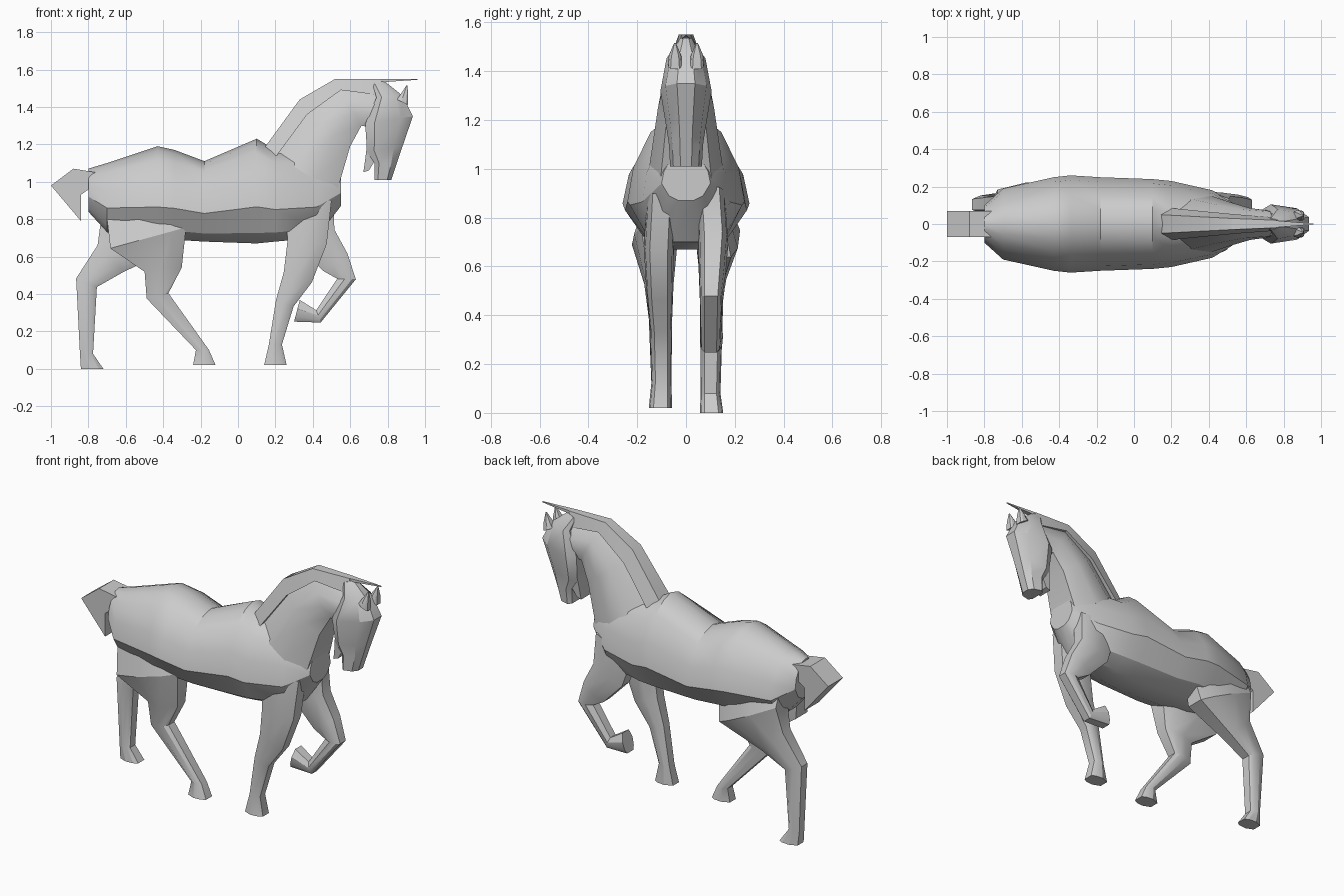
import bpy, bmesh, math
from mathutils import Vector

default_cube = bpy.data.objects.get("Cube")
if default_cube:
    bpy.data.objects.remove(default_cube)

grey = bpy.data.materials.new("plain_grey")
grey.use_nodes = True
grey.diffuse_color = (.6, .6, .6, 1)
grey.node_tree.nodes["Principled BSDF"].inputs["Base Color"].default_value = grey.diffuse_color

# Half cross-sections: (fraction from lower edge to upper edge, width factor)
BARREL = [(0, .3), (.1, .7), (.35, 1), (.6, .9), (.86, .6), (.96, .3), (1, 0)]
LIMB = [(0, .6), (.4, 1), (.8, .9), (1, .6)]
NECK = [(0, .7), (.35, 1), (.7, .9), (1, .4)]
HEAD = [(0, .7), (.2, 1), (.75, .8), (1, .35)]
TAPERED = [(0, 1.7), (1, 1)]
BLOCK = [(0, 1), (1, 1)]

# Full depth of each leg at hip, thigh, forearm, knee, ankle and sole
HIND_DEPTHS = (.42, .42, .2, .12, .07, .12)
FRONT_DEPTHS = (.26, .21, .16, .1, .07, .12)


def finish(name, bm):
    """Turn a bmesh into a shaded, coloured object."""
    bmesh.ops.remove_doubles(bm, verts=bm.verts, dist=.001)
    bmesh.ops.recalc_face_normals(bm, faces=bm.faces)
    mesh = bpy.data.meshes.new(name)
    bm.to_mesh(mesh)
    bm.free()
    mesh.materials.append(grey)
    part = bpy.data.objects.new(name, mesh)
    bpy.context.collection.objects.link(part)
    bpy.ops.object.select_all(action='DESELECT')
    part.select_set(True)
    bpy.context.view_layer.objects.active = part
    bpy.ops.object.shade_smooth_by_angle(angle=math.radians(30))


def loft(name, section, stations):
    """Skin mirrored sections; a station is (lower edge, upper edge, half width, y)."""
    bm = bmesh.new()
    outline = section + [(t, -width) for t, width in reversed(section)]
    rings = []
    for lower, upper, half_width, y in stations:
        low, high = Vector(lower), Vector(upper)
        ring = []
        for t, width in outline:
            point = low.lerp(high, t)
            ring.append(bm.verts.new((point.x, y + width * half_width, point.y)))
        rings.append(ring)
    count = len(outline)
    for ring, following in zip(rings, rings[1:]):
        for i in range(count):
            j = (i + 1) % count
            bm.faces.new((ring[i], ring[j], following[j], following[i]))
    bm.faces.new(rings[0])
    bm.faces.new(rings[-1])
    finish(name, bm)


def leg(name, side, joints, depths):
    """Loft a leg along its joints, with each section mitred across the path."""
    joints = [Vector(joint) for joint in joints]
    stations = []
    for i, (joint, depth) in enumerate(zip(joints, depths)):
        before = joints[max(i - 1, 0)]
        after = joints[min(i + 1, len(joints) - 1)]
        along = (joint - before).normalized() + (after - joint).normalized()
        across = Vector((-along.y, along.x)).normalized() * depth / 2
        # Feet on the ground are cut level
        if joint.y < .15:
            across = Vector((depth / 2, 0))
        # The hip or shoulder end is slim, to sink into the trunk
        half_width = .03 + depth * .15 if i else .06
        y = .095 + depth * .08 if i else .1
        stations.append((joint - across, joint + across, half_width, side * y))
    loft(name, LIMB, stations)


# Trunk from rump to chest: x, underside, back, half width
trunk = [
    (-.8, .84, 1.07, .1), (-.7, .73, 1.1, .19), (-.43, .69, 1.19, .25),
    (-.34, .69, 1.17, .26), (-.18, .68, 1.11, .25), (.1, .67, 1.23, .24),
    (.2, .68, 1.17, .23), (.42, .7, 1.17, .18), (.55, .87, 1.07, .1)]
loft("body", BARREL, [((x, low), (x, high), width, 0) for x, low, high, width in trunk])

# Neck, and the mane raised along its upper edge
throat = [(.53, .95), (.6, 1.19), (.66, 1.3), (.71, 1.29)]
nape = [(.2, 1.13), (.37, 1.36), (.55, 1.49), (.78, 1.46)]
crest = [(.14, 1.18), (.33, 1.44), (.52, 1.55), (.76, 1.55)]
neck_widths = (.15, .115, .085, .07)
loft("neck", NECK, [(*edges, 0) for edges in zip(throat, nape, neck_widths)])
loft("mane", TAPERED, [(low, high, .05 - .01 * i, 0)
                       for i, (low, high) in enumerate(zip(nape, crest))])
loft("forelock", BLOCK, [((.74, 1.53), (.74, 1.55), .02, 0),
                         ((.96, 1.545), (.96, 1.55), .002, 0)])

# Head and lower jaw, with the mouth notch between them
loft("head", HEAD, [
    ((.72, 1.52), (.78, 1.54), .03, 0), ((.74, 1.45), (.88, 1.46), .08, 0),
    ((.68, 1.31), (.935, 1.35), .105, 0), ((.69, 1.16), (.88, 1.19), .08, 0),
    ((.73, 1.1), (.85, 1.1), .07, 0), ((.73, 1.01), (.82, 1.01), .065, 0)])
loft("lower_jaw", BLOCK, [
    ((.69, 1.2), (.76, 1.2), .06, 0), ((.68, 1.12), (.73, 1.11), .05, 0),
    ((.67, 1.05), (.7, 1.06), .045, 0)])

# Ears
for name, side in (("left_ear", 1), ("right_ear", -1)):
    y = side * .045
    loft(name, LIMB, [((.85, 1.44), (.91, 1.41), .03, y),
                      ((.87, 1.47), (.91, 1.46), .025, y),
                      ((.9, 1.515), (.906, 1.515), .004, y)])

# Hind legs: the right one reaches forward, the left one stretches back
leg("right_hind_leg", -1, [(-.5, .9), (-.48, .7), (-.4, .53), (-.43, .39),
                           (-.19, .1), (-.18, .02)], HIND_DEPTHS)
leg("left_hind_leg", 1, [(-.52, .9), (-.54, .73), (-.68, .59), (-.81, .46),
                         (-.81, .08), (-.78, 0)], HIND_DEPTHS)

# Front legs: the right one stands, the left one is raised and folded
leg("right_front_leg", -1, [(.37, .9), (.37, .68), (.32, .49), (.25, .35),
                            (.2, .13), (.2, .02)], FRONT_DEPTHS)
leg("left_front_leg", 1, [(.38, .9), (.42, .7), (.52, .57), (.58, .48),
                          (.43, .28), (.315, .31)], FRONT_DEPTHS)

# Short tail, an extruded profile
bm = bmesh.new()
profile = [(-.76, 1.05), (-.88, 1.07), (-1, .98), (-.84, .79), (-.84, .93), (-.77, .98)]
near_side = bm.faces.new([bm.verts.new((x, -.07, z)) for x, z in profile])
extruded = bmesh.ops.extrude_face_region(bm, geom=[near_side])["geom"]
moved = [item for item in extruded if isinstance(item, bmesh.types.BMVert)]
bmesh.ops.translate(bm, vec=(0, .14, 0), verts=moved)
finish("tail", bm)
